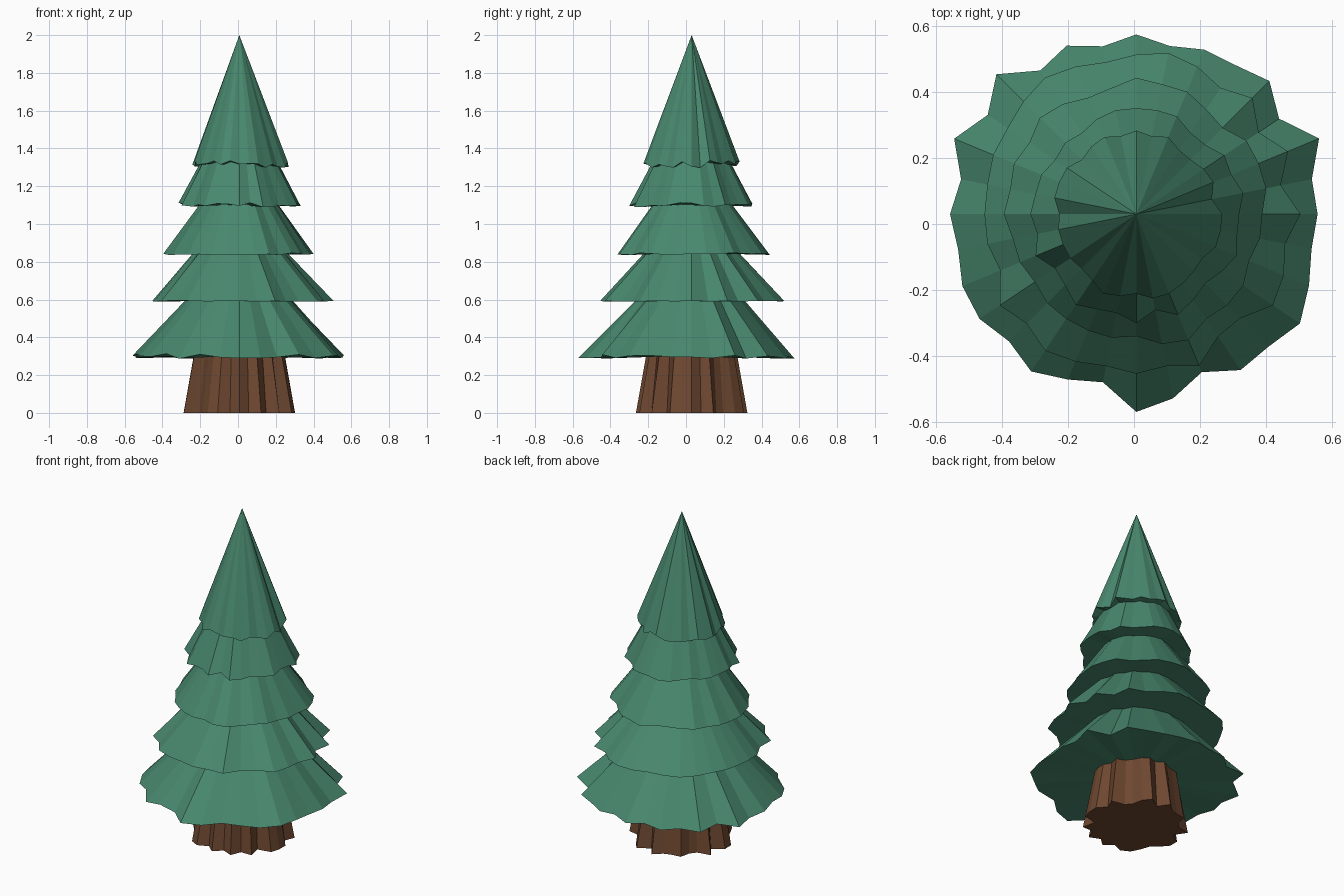
import bpy, bmesh, math, random

if "Cube" in bpy.data.objects:
    bpy.data.objects.remove(bpy.data.objects["Cube"])

random.seed(7)
N = 32
CX, CY = 0.007, 0.03


def material(name, rgb):
    m = bpy.data.materials.new(name)
    m.diffuse_color = (*rgb, 1)
    m.use_nodes = True
    m.node_tree.nodes["Principled BSDF"].inputs["Base Color"].default_value = m.diffuse_color
    return m


green = material("pine green", (0.065, 0.245, 0.155))
brown = material("bark brown", (0.155, 0.064, 0.03))


def build(name, rings, mat, apex=None, base_cap=False):
    """Loft rings of (radius list, height list); optionally close with a tip or a base."""
    bm = bmesh.new()
    loops = []
    for radii, heights in rings:
        loops.append([bm.verts.new((CX + r * math.cos(2 * math.pi * i / N),
                                    CY + r * math.sin(2 * math.pi * i / N), z))
                      for i, (r, z) in enumerate(zip(radii, heights))])
    for a, b in zip(loops, loops[1:]):
        for i in range(N):
            j = (i + 1) % N
            bm.faces.new((a[i], a[j], b[j], b[i]))
    if apex is not None:
        tip = bm.verts.new((CX, CY, apex))
        for i in range(N):
            bm.faces.new((loops[-1][i], loops[-1][(i + 1) % N], tip))
    else:
        bm.faces.new(loops[-1])
    if base_cap:
        bm.faces.new(loops[0][::-1])
    bmesh.ops.recalc_face_normals(bm, faces=bm.faces[:])
    mesh = bpy.data.meshes.new(name)
    bm.to_mesh(mesh)
    bm.free()
    mesh.materials.append(mat)
    obj = bpy.data.objects.new(name, mesh)
    bpy.context.collection.objects.link(obj)


# Ragged outline of the lowest branches, counter-clockwise from +x
skirt = [.55, .543, .60, .521, .571, .543, .54, .52, .545, .519, .553, .524,
         .60, .542, .598, .542, .565, .551, .571, .572, .546, .574, .543, .52,
         .60, .57, .519, .569, .568, .597, .567, .542]

# Branch tiers: rim radius, rim height, top radius, top height, height jitter
tiers = [(.556, .300, .270, .61, .014),
         (.470, .592, .235, .86, .003),
         (.390, .842, .195, 1.12, .006),
         (.312, 1.100, .195, 1.34, .013),
         (.246, 1.318, None, 2.00, .020)]
for k, (r, z, rt, zt, jit) in enumerate(tiers):
    if k == 0:
        shape = [s / .556 for s in skirt]
    else:
        shape = [random.choice((.95, .98, 1.0, 1.03, 1.06)) for _ in range(N)]
    rim_z = [z + random.uniform(-jit, jit) for _ in range(N)]
    under = ([0.15 if k == 0 else r * .5] * N, [z] * N)
    rings = [under, ([r * s for s in shape], rim_z)]
    if rt:
        rings.append(([rt * (.5 + .5 * s) for s in shape], [zt] * N))
    build(f"branch_tier_{k + 1}", rings, green,
          apex=None if rt else zt, base_cap=True)

# Trunk: fluted bark flaring towards the ground
flutes = [random.choice((.235, .255, .275, .30)) for _ in range(N)]
for i in (0, 8, 16, 24):
    flutes[i] = .295
build("trunk", [(flutes, [0] * N),
                ([.225 + (f - .265) * .5 for f in flutes], [.31] * N)],
      brown, base_cap=True)
